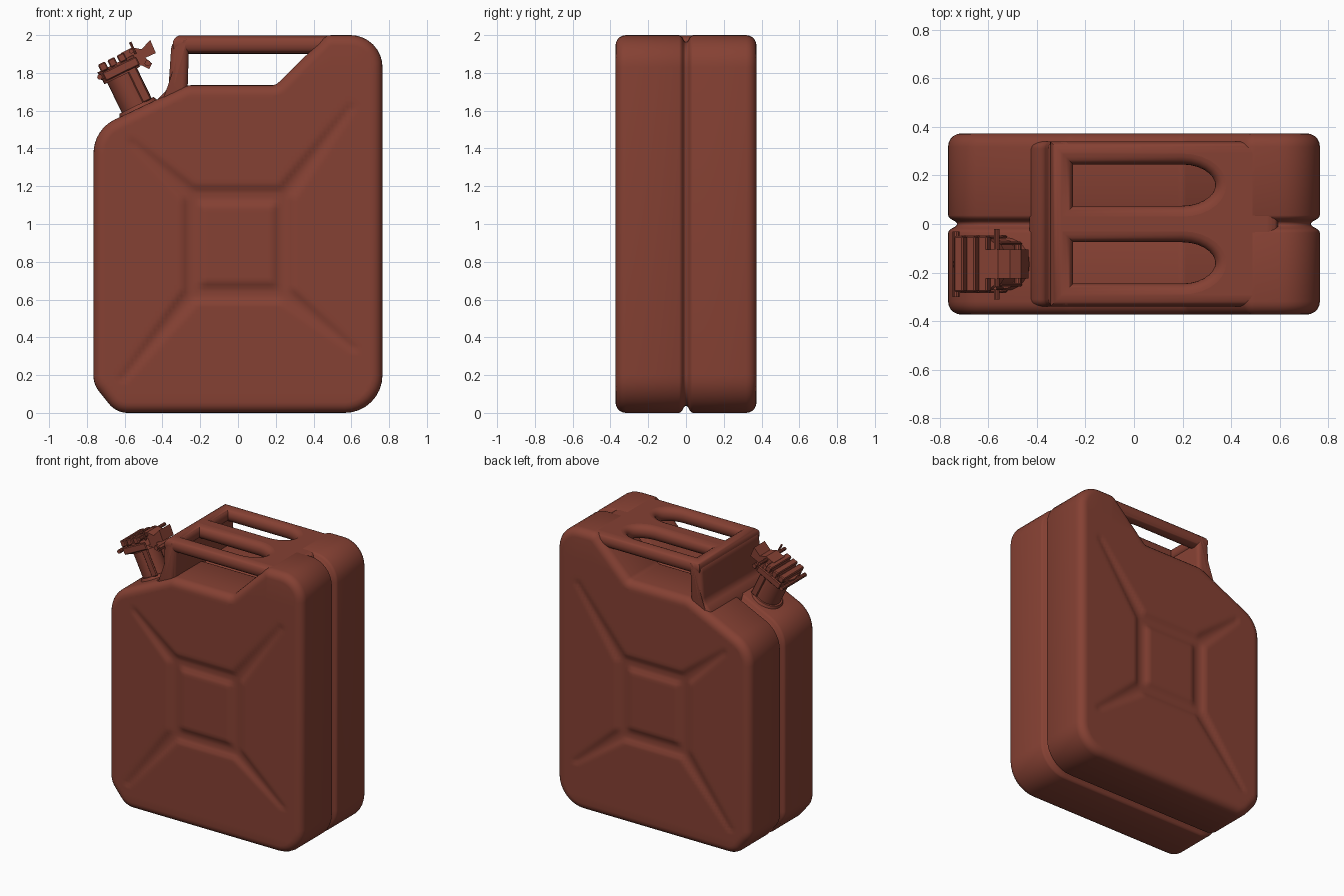
import bpy, bmesh, math
from mathutils import Vector, Matrix

if "Cube" in bpy.data.objects:
    bpy.data.objects.remove(bpy.data.objects["Cube"])

paint = bpy.data.materials.new("rust_red_paint")
paint.diffuse_color = (0.235, 0.052, 0.033, 1)
paint.use_nodes = True
paint.node_tree.nodes["Principled BSDF"].inputs["Base Color"].default_value = paint.diffuse_color


def finish(name, bm, angle=35):
    bmesh.ops.recalc_face_normals(bm, faces=bm.faces)
    me = bpy.data.meshes.new(name)
    bm.to_mesh(me)
    bm.free()
    ob = bpy.data.objects.new(name, me)
    bpy.context.collection.objects.link(ob)
    me.materials.append(paint)
    smooth(ob, angle)
    return ob


def smooth(ob, angle):
    bpy.ops.object.select_all(action='DESELECT')
    bpy.context.view_layer.objects.active = ob
    ob.select_set(True)
    bpy.ops.object.shade_smooth_by_angle(angle=math.radians(angle))


def rounded(corners, n=8):
    """Counter-clockwise (x, z, radius) corners to a filleted outline."""
    out = []
    for i, (x, z, r) in enumerate(corners):
        p = Vector((x, z))
        a = (Vector(corners[i - 1][:2]) - p).normalized()
        b = (Vector(corners[(i + 1) % len(corners)][:2]) - p).normalized()
        if r == 0:
            out.append(p)
            continue
        half = a.angle(b) / 2
        c = p + (a + b).normalized() * r / math.sin(half)
        t = r / math.tan(half)
        s, e = p + a * t - c, p + b * t - c
        sweep = s.angle_signed(e)
        for k in range(n + 1):
            out.append(c + Matrix.Rotation(-sweep * k / n, 2) @ s)
    return out


def inset(pts, d):
    res = []
    for i, p in enumerate(pts):
        e1 = (p - pts[i - 1]).normalized()
        e2 = (pts[(i + 1) % len(pts)] - p).normalized()
        n1, n2 = Vector((-e1.y, e1.x)), Vector((-e2.y, e2.x))
        res.append(p + (n1 + n2) * d / max(0.5, 1 + n1.dot(n2)))
    return res


def loft(pts, rings):
    """Skin an xz outline through (y, inset) rings and close both ends."""
    bm = bmesh.new()
    loops = [[bm.verts.new((p.x, y, p.y)) for p in inset(pts, d)] for y, d in rings]
    n = len(pts)
    for a, b in zip(loops, loops[1:]):
        for i in range(n):
            bm.faces.new((a[i], a[(i + 1) % n], b[(i + 1) % n], b[i]))
    bm.faces.new(loops[0])
    bm.faces.new(loops[-1])
    return bm


def soft_rings(y0, y1, r, n=5):
    arc = [(r * (1 - math.sin(k * math.pi / 2 / n)), r * (1 - math.cos(k * math.pi / 2 / n)))
           for k in range(n + 1)]
    start = [(y0 + dy, d) for d, dy in arc]
    return start + [(y1 - dy, d) for d, dy in reversed(arc)]


# ---- can body: two pressed halves with a seam groove between them
body_line = rounded([(-0.765, 0.15, 0.13), (-0.645, 0, 0.13), (0.765, 0, 0.2), (0.765, 2, 0.17),
                     (0.47, 2, 0.07), (0.2, 1.735, 0.05), (-0.27, 1.735, 0.12), (-0.765, 1.5, 0.2)])
side = soft_rings(-0.373, 0.373, 0.055)
half = len(side) // 2
groove = [(0.036, 0), (0.027, 0.004), (0.019, 0.014), (0.011, 0.03), (0.004, 0.036)]
seam = [(-y, d) for y, d in groove] + groove[::-1]
bm = loft(body_line, side[:half] + seam + side[half:])

# pressed cross: channel around a centre panel with four tapering arms
ring = [Vector(p) for p in ((-0.24, 0.635), (0.24, 0.635), (0.24, 1.15), (-0.24, 1.15))]
tips = [Vector(p) for p in ((-0.61, 0.18), (0.61, 0.34), (0.6, 1.62), (-0.56, 1.43))]
segs = [(ring[i], ring[(i + 1) % 4], 0.062, 0.062) for i in range(4)]
segs += [(ring[i], tips[i], 0.06, 0.024) for i in range(4)]


def press_depth(x, z):
    p, best = Vector((x, z)), 0
    for a, b, wa, wb in segs:
        t = max(0, min(1, (p - a).dot(b - a) / (b - a).length_squared))
        w = wa + (wb - wa) * t
        f = max(0, 1 - (p - a.lerp(b, t)).length / w)
        f = min(1, f * 1.5)
        best = max(best, f * f * (3 - 2 * f) * 0.019 * w / 0.065)
    return best


bm.normal_update()
for s in (-1, 1):
    faces = [f for f in bm.faces if f.calc_center_median().y * s > 0.3725]
    geom = list({g for f in faces for g in (f, *f.edges, *f.verts)})
    cuts = [(Vector((-0.7 + 0.02 * i, 0, 0)), Vector((1, 0, 0))) for i in range(71)]
    cuts += [(Vector((0, 0, 0.1 + 0.02 * i)), Vector((0, 0, 1))) for i in range(85)]
    for co, no in cuts:
        geom = bmesh.ops.bisect_plane(bm, geom=geom, dist=1e-5, plane_co=co, plane_no=no)["geom"]
for v in bm.verts:
    if abs(v.co.y) > 0.3725:
        v.co.y -= math.copysign(press_depth(v.co.x, v.co.z), v.co.y)
finish("can_body", bm, 60)

# ---- handle: three-bar grip plate with two slots
cu = bpy.data.curves.new("handle_grip", 'CURVE')
cu.dimensions, cu.fill_mode = '2D', 'BOTH'
cu.extrude, cu.bevel_depth, cu.bevel_resolution = 0.004, 0.045, 4


def spline(pts):
    sp = cu.splines.new('POLY')
    sp.points.add(len(pts) - 1)
    for q, (x, y) in zip(sp.points, pts):
        q.co = (x, y, 0, 1)
    sp.use_cyclic_u = True


spline([(-0.3, -0.295), (0.55, -0.295), (0.55, 0.295), (-0.3, 0.295)])
for s in (-1, 1):
    arc = [(0.2 + 0.18 * math.cos(a), s * 0.16 + 0.13 * math.sin(a))
           for a in (math.pi * (k / 14 - 0.5) for k in range(15))]
    spline([(-0.295, s * 0.16 - 0.13)] + arc + [(-0.295, s * 0.16 + 0.13)])
grip = bpy.data.objects.new("handle_grip", cu)
bpy.context.collection.objects.link(grip)
grip.location.z = 1.95
cu.materials.append(paint)
bpy.ops.object.select_all(action='DESELECT')
bpy.context.view_layer.objects.active = grip
grip.select_set(True)
bpy.ops.object.convert(target='MESH')
smooth(bpy.context.object, 40)

# handle post, flared where it meets the sloped shoulder
post = rounded([(-0.43, 1.62, 0), (-0.27, 1.62, 0), (-0.258, 1.99, 0.015),
                (-0.35, 1.99, 0.07), (-0.368, 1.72, 0.08), (-0.43, 1.655, 0)])
finish("handle_post", loft(post, soft_rings(-0.34, 0.34, 0.03)), 50)

# ---- spout, built square to the sloped shoulder
tilt = Matrix.Translation((-0.53, -0.165, 1.615)) @ Matrix.Rotation(math.radians(-26), 4, 'Y')


def drum(name, pos, r, depth, sides=24, axis='Z', r2=None):
    bm = bmesh.new()
    turn = Matrix.Rotation(math.pi / 2, 4, 'X') if axis == 'Y' else Matrix()
    bmesh.ops.create_cone(bm, cap_ends=True, segments=sides, radius1=r, radius2=r2 or r, depth=depth,
                          matrix=tilt @ Matrix.Translation(pos) @ turn)
    finish(name, bm)


def block(name, pos, size):
    bm = bmesh.new()
    bmesh.ops.create_cube(bm, size=1, matrix=tilt @ Matrix.Translation(pos) @ Matrix.Diagonal((*size, 1)))
    bmesh.ops.bevel(bm, geom=bm.edges[:], offset=0.006, segments=1, affect='EDGES')
    finish(name, bm)


drum("spout_flange", (0, 0, 0.0), 0.115, 0.03, r2=0.1)
drum("spout_neck", (0, 0, 0.1), 0.088, 0.24)
drum("spout_rim", (0, 0, 0.205), 0.105, 0.03)
drum("spout_lid", (0.005, 0, 0.24), 0.115, 0.045, 16)
for i, u in enumerate((-0.07, -0.015, 0.04)):
    block("lid_slat_%d" % i, (u, 0, 0.275), (0.042, 0.23, 0.045))
for s in (-1, 1):
    block("clamp_arm", (0.01, s * 0.112, 0.225), (0.2, 0.014, 0.05))
    block("neck_strap", (0.06, s * 0.085, 0.11), (0.05, 0.014, 0.2))
drum("hinge_pin", (-0.11, 0, 0.235), 0.014, 0.27, 10, 'Y')
drum("latch_pin", (0.1, 0, 0.285), 0.012, 0.29, 10, 'Y')
drum("lower_pin", (0.15, 0, 0.19), 0.016, 0.16, 10, 'Y')
drum("locking_pin", (0.115, -0.1, 0.295), 0.007, 0.07, 8)

# hooked latch lever
lever = [Vector(p) for p in ((-0.60, 1.83), (-0.51, 1.84), (-0.47, 1.82), (-0.455, 1.85),
                             (-0.49, 1.88), (-0.435, 1.905), (-0.465, 1.975), (-0.51, 1.925),
                             (-0.56, 1.935), (-0.62, 1.905))]
finish("latch_lever", loft(lever, [(-0.225, 0), (-0.105, 0)]))
